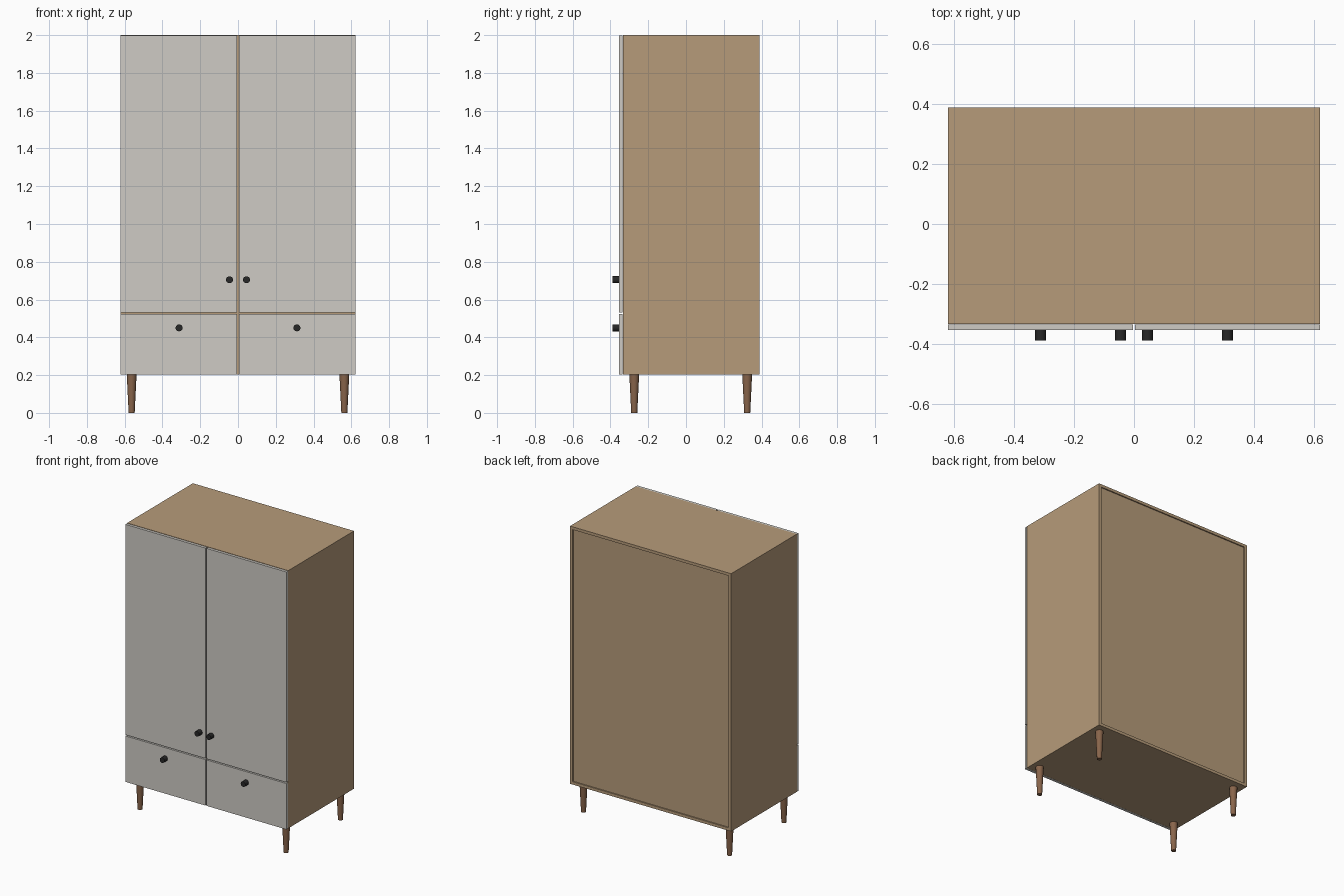
import bpy
from math import pi

if "Cube" in bpy.data.objects:
    bpy.data.objects.remove(bpy.data.objects["Cube"])


def material(name, rgb):
    m = bpy.data.materials.new(name)
    m.diffuse_color = (*rgb, 1)
    m.use_nodes = True
    m.node_tree.nodes["Principled BSDF"].inputs["Base Color"].default_value = m.diffuse_color
    return m


OAK = material("oak", (0.47, 0.33, 0.195))
PAINT = material("light_grey_paint", (0.62, 0.60, 0.56))
WALNUT = material("walnut", (0.25, 0.13, 0.07))
BLACK = material("black_metal", (0.02, 0.02, 0.02))


def box(name, x, y, z, mat):
    """Box from (min, max) ranges."""
    spans = (x, y, z)
    bpy.ops.mesh.primitive_cube_add(size=1, location=[(a + b) / 2 for a, b in spans])
    ob = bpy.context.object
    ob.name = name
    ob.scale = [b - a for a, b in spans]
    bpy.ops.object.transform_apply(location=False, rotation=False)
    ob.data.materials.append(mat)
    return ob


def cone(name, loc, r_low, r_high, depth, mat, sides, rot=(0, 0, 0)):
    bpy.ops.mesh.primitive_cone_add(vertices=sides, radius1=r_low, radius2=r_high,
                                    depth=depth, location=loc, rotation=rot)
    ob = bpy.context.object
    ob.name = name
    ob.data.materials.append(mat)
    bpy.ops.object.shade_smooth_by_angle(angle=pi / 6)
    return ob


W, T, GAP = 0.621, 0.02, 0.004           # half width, board thickness, half gap
FRONT, BACK = -0.334, 0.39               # carcass depth
LOW, SPLIT, TOP = 0.204, 0.528, 2.0      # carcass bottom, drawer/door split, top
inner = (-W + T, W - T)

# Carcass boards
box("top_panel", inner, (FRONT, BACK), (TOP - T, TOP), OAK)
box("bottom_panel", inner, (FRONT, BACK), (LOW, LOW + T), OAK)
box("back_panel", inner, (BACK - 0.018, BACK - 0.008), (LOW + T, TOP - T), OAK)
box("drawer_divider_shelf", inner, (FRONT, BACK - 0.018), (SPLIT - T / 2, SPLIT + T / 2), OAK)
for z0, z1, name in ((LOW + T, SPLIT - T / 2, "drawer_partition"),
                     (SPLIT + T / 2, TOP - T, "door_partition")):
    box(name, (-T / 2, T / 2), (FRONT, BACK - 0.018), (z0, z1), OAK)

for s, side in ((-1, "left"), (1, "right")):
    box(f"{side}_side_panel", sorted((s * W, s * (W - T))), (FRONT, BACK), (LOW, TOP), OAK)

    # Doors and drawer fronts
    span = sorted((s * GAP, s * W))
    face = (FRONT - 0.02, FRONT - 0.001)
    box(f"{side}_door", span, face, (SPLIT + GAP, TOP - 0.002), PAINT)
    box(f"{side}_drawer_front", span, face, (LOW, SPLIT - GAP), PAINT)

    # Round knobs
    for kind, x, z in (("door", 0.045, 0.705), ("drawer", 0.312, 0.45)):
        cone(f"{side}_{kind}_knob", (s * x, -0.371, z), 0.0185, 0.0185, 0.037,
             BLACK, 16, (pi / 2, 0, 0))

    # Tapered legs
    for y, end in ((-0.274, "front"), (0.324, "back")):
        cone(f"{end}_{side}_leg", (s * 0.563, y, LOW / 2), 0.016, 0.026, LOW, WALNUT, 16)
